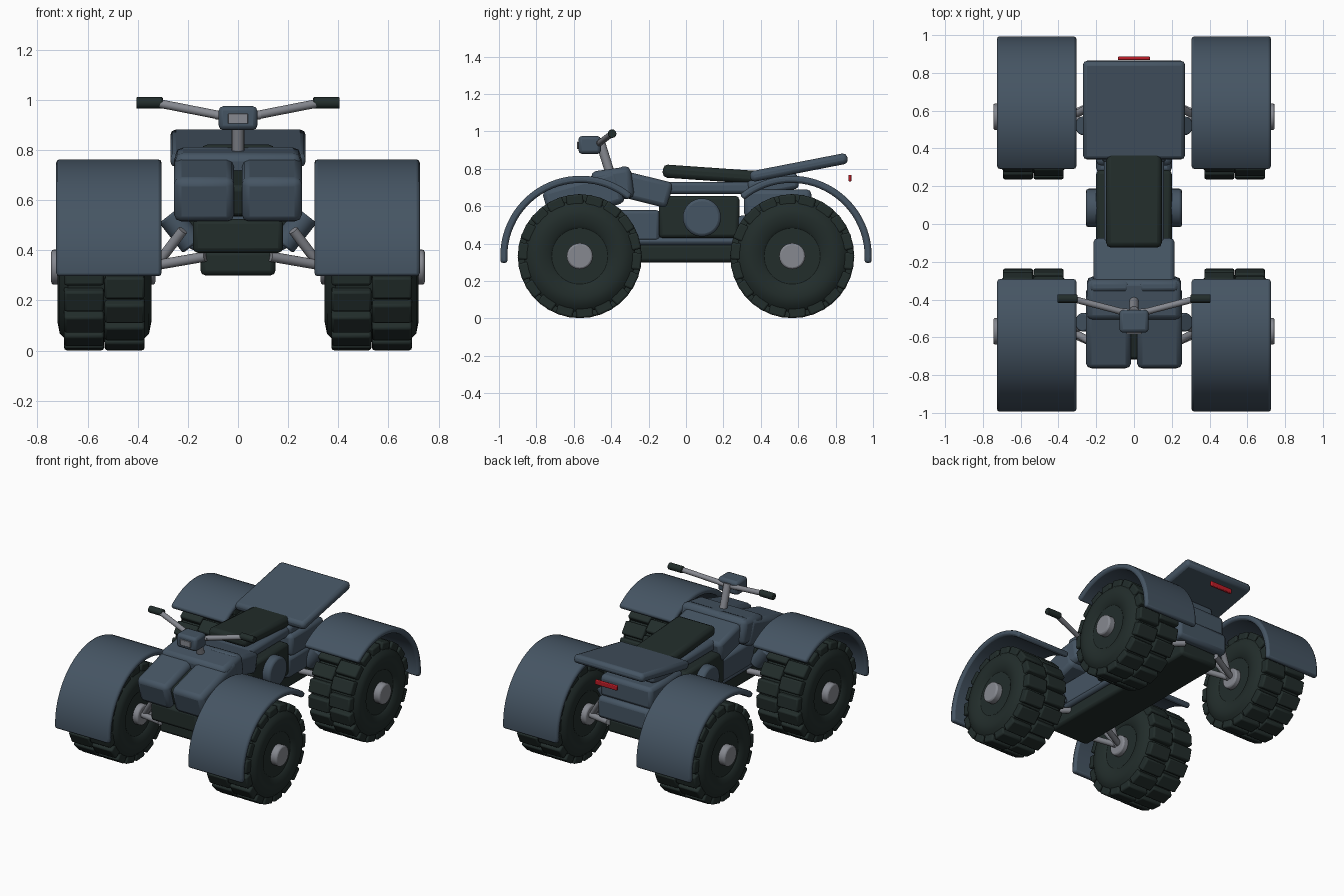
import bpy, bmesh
from math import sin, cos, pi, radians
from mathutils import Vector, Matrix

if "Cube" in bpy.data.objects:
    bpy.data.objects.remove(bpy.data.objects["Cube"])


def material(name, rgb):
    m = bpy.data.materials.new(name)
    m.use_nodes = True
    m.diffuse_color = (*rgb, 1)
    m.node_tree.nodes["Principled BSDF"].inputs["Base Color"].default_value = (*rgb, 1)
    return m


BLUE = material("slate blue paint", (0.06, 0.09, 0.125))
DARK = material("dark rubber", (0.016, 0.026, 0.024))
GREY = material("grey metal", (0.24, 0.25, 0.28))
RED = material("red light", (0.5, 0.012, 0.02))


def finish(name, bm, mat, bevel=0, segments=2):
    bmesh.ops.recalc_face_normals(bm, faces=bm.faces)
    mesh = bpy.data.meshes.new(name)
    bm.to_mesh(mesh)
    bm.free()
    mesh.materials.append(mat)
    ob = bpy.data.objects.new(name, mesh)
    bpy.context.collection.objects.link(ob)
    if bevel:
        mod = ob.modifiers.new("bevel", "BEVEL")
        mod.width, mod.segments, mod.limit_method = bevel, segments, "ANGLE"
    bpy.ops.object.select_all(action="DESELECT")
    ob.select_set(True)
    bpy.context.view_layer.objects.active = ob
    bpy.ops.object.shade_smooth_by_angle(angle=radians(35))
    return ob


def box(name, mat, x, y, z, tilt=0, bevel=0.02):
    """Box from (min, max) ranges, tilted about its own x axis."""
    bm = bmesh.new()
    mid = Vector([(a + b) / 2 for a, b in (x, y, z)])
    size = [b - a for a, b in (x, y, z)]
    bmesh.ops.create_cube(bm, size=1, matrix=Matrix.Translation(mid)
                          @ Matrix.Rotation(radians(tilt), 4, "X") @ Matrix.Diagonal((*size, 1)))
    return finish(name, bm, mat, bevel)


def rod(name, mat, a, b, r, sides=16, bevel=0):
    """Cylinder between two points."""
    a, b = Vector(a), Vector(b)
    bm = bmesh.new()
    turn = (b - a).to_track_quat("Z", "Y").to_matrix().to_4x4()
    bmesh.ops.create_cone(bm, cap_ends=True, segments=sides, radius1=r, radius2=r,
                          depth=(b - a).length, matrix=Matrix.Translation((a + b) / 2) @ turn)
    return finish(name, bm, mat, bevel)


WHEEL_Y, WHEEL_Z, WHEEL_X = 0.568, 0.333, 0.533


def tyre(name, x, y):
    """Revolved carcass."""
    half = [(0, 0.165), (0.15, 0.165), (0.165, 0.176), (0.22, 0.187), (0.265, 0.178), (0.298, 0.145)]
    profile = half + [(r, -w) for r, w in reversed(half)]
    bm = bmesh.new()
    verts = [bm.verts.new((x + w, y, WHEEL_Z + r)) for r, w in profile]
    edges = [bm.edges.new(p) for p in zip(verts, verts[1:])]
    bmesh.ops.spin(bm, geom=verts + edges, cent=(x, y, WHEEL_Z), axis=(1, 0, 0),
                   angle=2 * pi, steps=48, use_merge=True)
    bmesh.ops.remove_doubles(bm, verts=bm.verts, dist=0.0001)
    return finish(name, bm, DARK)


def treads(name, x, y):
    """Two staggered rows of lugs."""
    bm = bmesh.new()
    count = 18
    for row in (-1, 1):
        for i in range(count):
            turn = Matrix.Rotation(2 * pi * (i + row / 4) / count, 4, "X")
            bmesh.ops.create_cube(bm, size=1, matrix=Matrix.Translation((x + row * 0.081, y, WHEEL_Z))
                                  @ turn @ Matrix.Translation((0, 0, 0.297))
                                  @ Matrix.Diagonal((0.159, 0.09, 0.066, 1)))
    return finish(name, bm, DARK, 0.01)


def fender(name, x, end):
    """Arched strip over a wheel; end is -1 at the front and 1 at the rear."""
    steps = 28
    bm = bmesh.new()
    rings = []
    for i in range(steps + 1):
        a = radians(-5 + 135 * i / steps)
        rings.append([bm.verts.new((x + w, end * (0.563 + r * cos(a)), WHEEL_Z + r * sin(a)))
                      for r, w in ((0.43, -0.21), (0.43, 0.21), (0.392, 0.21), (0.392, -0.21))])
    for p, q in zip(rings, rings[1:]):
        for k in range(4):
            bm.faces.new((p[k], p[k - 1], q[k - 1], q[k]))
    bm.faces.new(rings[0])
    bm.faces.new(rings[-1])
    return finish(name, bm, BLUE, 0.013)


# Wheels, fenders and suspension
for end, end_name in ((-1, "front"), (1, "rear")):
    for s, side_name in ((-1, "right"), (1, "left")):
        tag = f"{end_name}_{side_name}_"
        y = end * WHEEL_Y
        tyre(tag + "tyre", s * WHEEL_X, y)
        treads(tag + "treads", s * WHEEL_X, y)
        rod(tag + "hub", GREY, (s * 0.33, y, WHEEL_Z), (s * 0.745, y, WHEEL_Z), 0.07, 24, 0.01)
        fender(tag + "fender", s * 0.515, end)
        for k, part in ((-1, "a"), (1, "b")):
            rod(tag + "lower_arm_" + part, GREY, (s * 0.13, y + k * 0.1, 0.375),
                (s * 0.36, y, 0.335), 0.02)
            rod(tag + "upper_arm_" + part, GREY, (s * 0.22, y + k * 0.06, 0.48),
                (s * 0.33, y, 0.335), 0.02)
        rod(tag + "shock", BLUE, (s * 0.275, end * 0.52, 0.54), (s * 0.18, end * 0.52, 0.42),
            0.05, 16, 0.008)

# Chassis and engine
box("skid_plate", DARK, (-0.15, 0.15), (-0.66, 0.66), (0.3, 0.4))
box("front_bumper", DARK, (-0.18, 0.18), (-0.71, -0.5), (0.39, 0.525))
box("lower_frame", BLUE, (-0.17, 0.17), (-0.6, 0.6), (0.392, 0.435))
box("front_frame", BLUE, (-0.17, 0.17), (-0.62, -0.14), (0.41, 0.58))
box("engine", DARK, (-0.2, 0.2), (-0.145, 0.285), (0.43, 0.655))
rod("engine_covers", BLUE, (-0.255, 0.085, 0.54), (0.255, 0.085, 0.54), 0.102, 32, 0.015)
box("spine", BLUE, (-0.16, 0.16), (-0.3, 0.4), (0.665, 0.73))
box("rear_body_lower", BLUE, (-0.2, 0.2), (0.27, 0.7), (0.4, 0.55), 0, 0.025)
box("rear_body_upper", BLUE, (-0.2, 0.2), (0.31, 0.67), (0.54, 0.69), 0, 0.025)
box("seat_support", BLUE, (-0.17, 0.17), (0.33, 0.6), (0.67, 0.76), 11)

# Cowl, tank and seat
for s, side_name in ((-1, "right"), (1, "left")):
    box(side_name + "_cowl", BLUE, sorted((s * 0.015, s * 0.255)), (-0.755, -0.34), (0.56, 0.745), 16, 0.03)
    box(side_name + "_hood_panel", BLUE, sorted((s * 0.025, s * 0.235)), (-0.36, -0.3), (0.75, 0.812), 0, 0.02)
box("cowl_core", DARK, (-0.1, 0.1), (-0.71, -0.4), (0.57, 0.7), 16)
box("hood", BLUE, (-0.25, 0.25), (-0.5, -0.285), (0.63, 0.8), 8, 0.03)
box("tank", BLUE, (-0.215, 0.215), (-0.4, -0.08), (0.625, 0.765), -14, 0.025)
box("seat", DARK, (-0.147, 0.147), (-0.125, 0.42), (0.735, 0.805), -4, 0.025)
box("rear_deck", BLUE, (-0.27, 0.27), (0.338, 0.868), (0.778, 0.836), 11, 0.022)
box("tail_light", RED, (-0.085, 0.085), (0.868, 0.886), (0.733, 0.767), 0, 0.005)

# Steering
rod("steering_stem", GREY, (0, -0.41, 0.79), (0, -0.46, 0.95), 0.025)
for s, side_name in ((-1, "right"), (1, "left")):
    rod(side_name + "_handlebar", GREY, (0, -0.47, 0.93), (s * 0.09, -0.46, 0.94), 0.017)
    rod(side_name + "_bar_arm", GREY, (s * 0.08, -0.46, 0.94), (s * 0.31, -0.4, 0.985), 0.017)
    rod(side_name + "_grip", DARK, (s * 0.3, -0.395, 0.988), (s * 0.405, -0.395, 0.988), 0.023, 16, 0.004)
box("display", BLUE, (-0.077, 0.077), (-0.575, -0.455), (0.88, 0.975), 0, 0.018)
box("display_screen", GREY, (-0.04, 0.04), (-0.583, -0.574), (0.905, 0.945), 0, 0.003)
